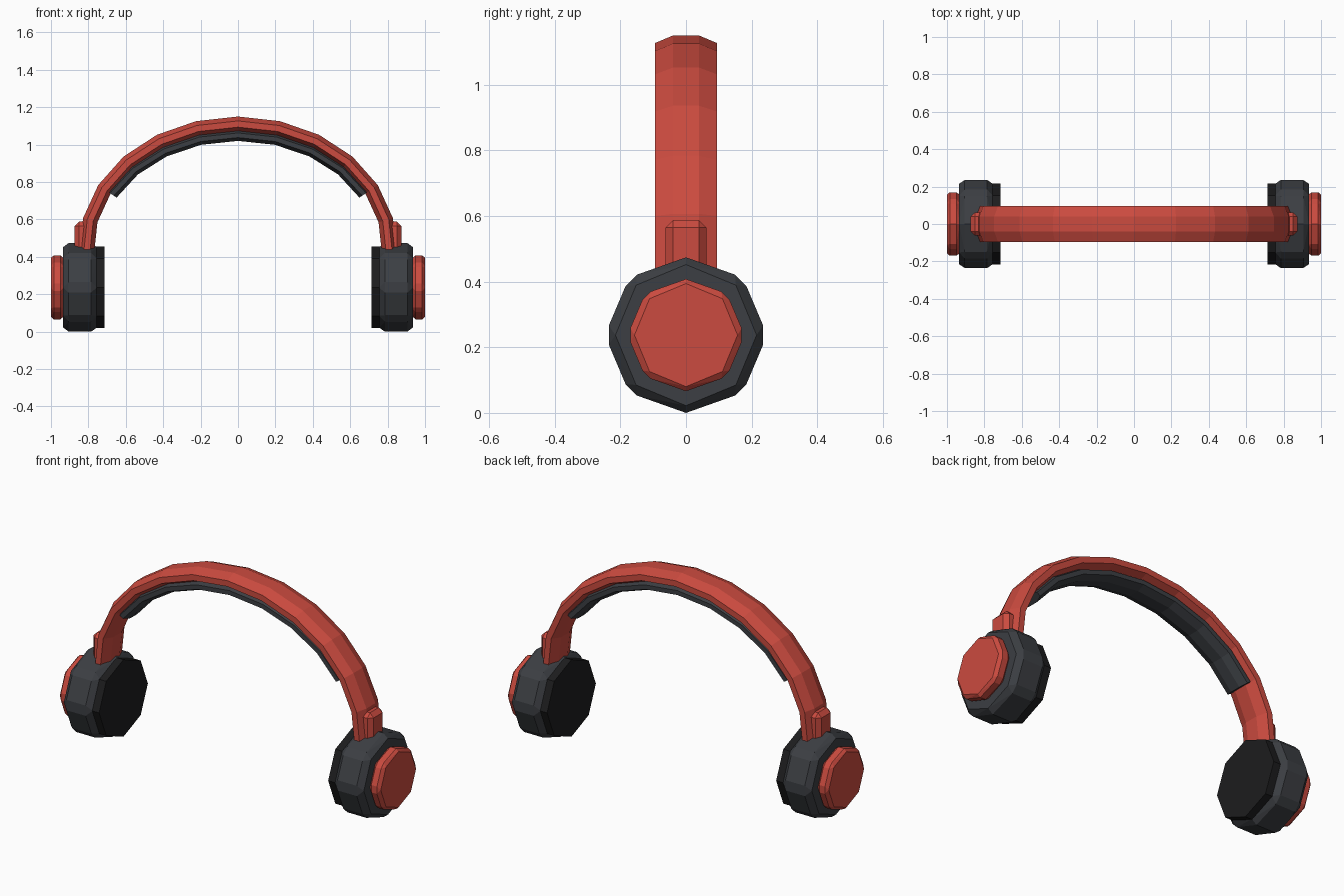
import bpy, bmesh
from math import sin, cos, pi, radians
from mathutils import Vector

if "Cube" in bpy.data.objects:
    bpy.data.objects.remove(bpy.data.objects["Cube"])

CUP_Z = 0.237


def material(name, rgb):
    m = bpy.data.materials.new(name)
    m.diffuse_color = (*rgb, 1)
    m.use_nodes = True
    m.node_tree.nodes["Principled BSDF"].inputs["Base Color"].default_value = m.diffuse_color
    return m


red = material("red_plastic", (0.60, 0.07, 0.05))
dark = material("dark_grey", (0.045, 0.049, 0.056))
black = material("black_foam", (0.012, 0.012, 0.013))


def add_object(name, bm, mat):
    bmesh.ops.recalc_face_normals(bm, faces=bm.faces)
    mesh = bpy.data.meshes.new(name)
    bm.to_mesh(mesh)
    bm.free()
    mesh.materials.append(mat)
    ob = bpy.data.objects.new(name, mesh)
    bpy.context.collection.objects.link(ob)
    return ob


def arch(name, a, b, half_width, half_thick, steps, mat):
    """Octagonal section swept along an elliptical arch."""
    bm = bmesh.new()
    rings = []
    for i in range(-steps, steps + 1):
        t = radians(15.45 * i)
        centre = Vector((a * sin(t), 0, 0.45 + b * cos(t)))
        normal = Vector((b * sin(t), 0, a * cos(t))).normalized()
        ring = []
        for k in range(8):
            u = pi / 8 + k * pi / 4
            p = centre + normal * (half_thick * sin(u) / cos(pi / 8))
            p.y = half_width * cos(u) / cos(pi / 8)
            ring.append(bm.verts.new(p))
        rings.append(ring)
    for r, s in zip(rings, rings[1:]):
        for k in range(8):
            n = (k + 1) % 8
            bm.faces.new((r[k], r[n], s[n], s[k]))
    bm.faces.new(rings[0])
    bm.faces.new(rings[-1])
    return add_object(name, bm, mat)


OCTAGON = [45 * k for k in range(8)]
# Octagon whose side and diagonal corners are cut off
CUT_OCTAGON = [0, 39, 51, 83, 97, 129, 141, 180, 219, 231, 263, 277, 309, 321]


def disc(name, side, rings, mat):
    """Faceted disc: hull around rings of (x, radius, angles)."""
    bm = bmesh.new()
    for x, r, angles in rings:
        for d in angles:
            t = radians(d)
            bm.verts.new((side * x, r * sin(t), CUP_Z + r * cos(t)))
    bmesh.ops.convex_hull(bm, input=bm.verts)
    bmesh.ops.dissolve_limit(bm, angle_limit=radians(1), verts=bm.verts, edges=bm.edges)
    return add_object(name, bm, mat)


def slider(name, side):
    """Bevelled block joining the band to the cup."""
    bm = bmesh.new()
    bmesh.ops.create_cube(bm, size=1)
    for v in bm.verts:
        v.co = (side * (0.825 + v.co.x * 0.096), v.co.y * 0.124, 0.478 + v.co.z * 0.22)
    bmesh.ops.recalc_face_normals(bm, faces=bm.faces)
    bmesh.ops.bevel(bm, geom=list(bm.edges), offset=0.023, segments=1, affect='EDGES')
    return add_object(name, bm, red)


# Headband and its inner cushion
arch("headband", 0.81, 0.66, 0.095, 0.04, 6, red)
arch("headband_cushion", 0.765, 0.60, 0.075, 0.03, 4, dark)

# Ear assemblies
for label, side in (("left", -1), ("right", 1)):
    slider(label + "_slider", side)
    disc(label + "_ear_cup", side,
         [(0.935, 0.215, OCTAGON), (0.905, 0.237, CUT_OCTAGON),
          (0.785, 0.237, CUT_OCTAGON), (0.755, 0.215, OCTAGON)], dark)
    disc(label + "_ear_pad", side,
         [(0.775, 0.217, OCTAGON), (0.714, 0.217, OCTAGON)], black)
    disc(label + "_outer_cap", side,
         [(1.0, 0.157, OCTAGON), (0.985, 0.171, CUT_OCTAGON),
          (0.95, 0.171, CUT_OCTAGON), (0.93, 0.155, OCTAGON)], red)
